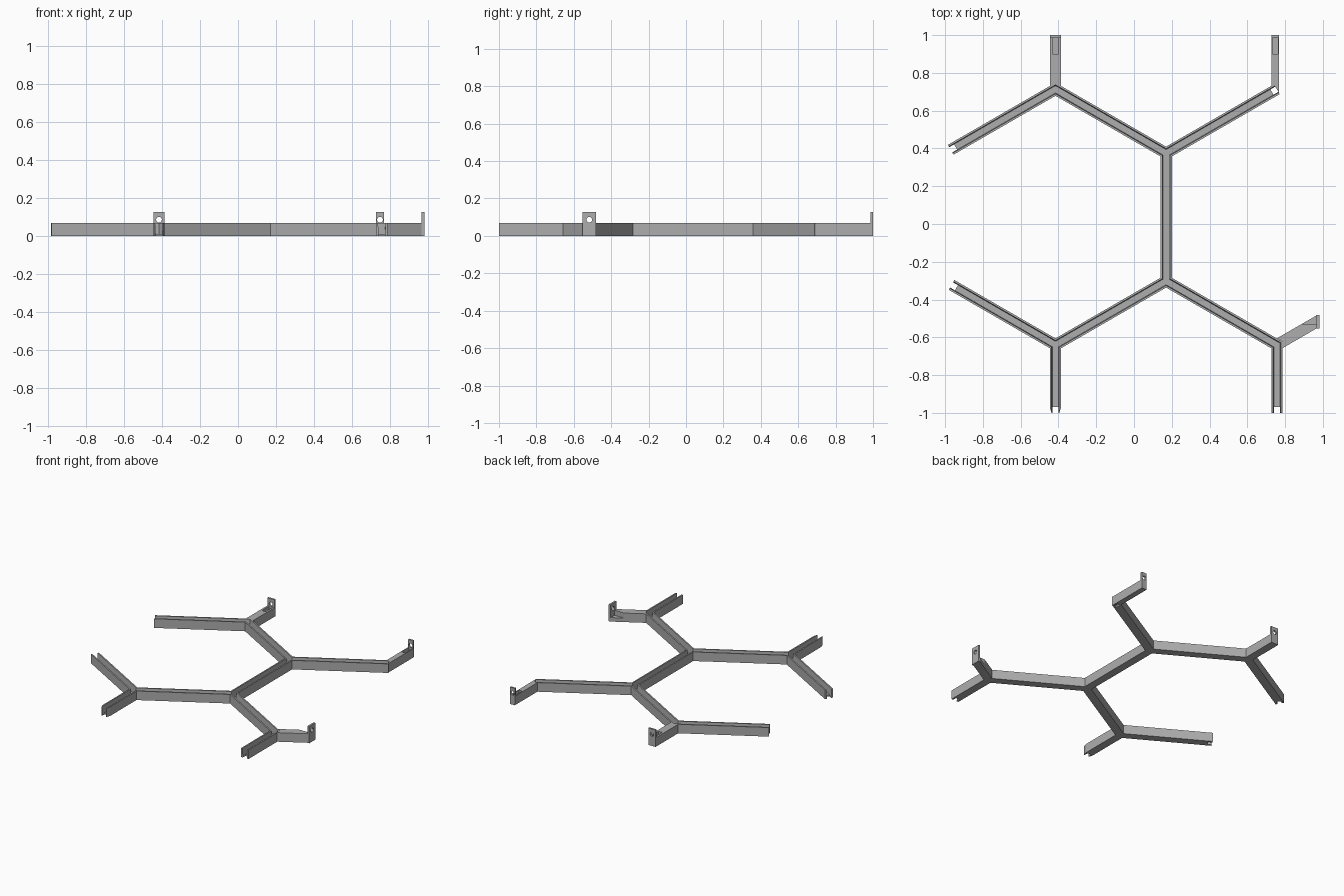
import bpy, bmesh, math
from mathutils import Vector

if "Cube" in bpy.data.objects:
    bpy.data.objects.remove(bpy.data.objects["Cube"])

grey = bpy.data.materials.new("plain_grey")
grey.use_nodes = True
grey.diffuse_color = (0.42, 0.42, 0.42, 1)
grey.node_tree.nodes["Principled BSDF"].inputs["Base Color"].default_value = grey.diffuse_color

HEIGHT, FLOOR, HALF = 0.068, 0.012, 0.03
MITER = math.tan(math.radians(30))
SPAN = 0.677


def finish(name, bm):
    bmesh.ops.recalc_face_normals(bm, faces=bm.faces)
    mesh = bpy.data.meshes.new(name)
    bm.to_mesh(mesh)
    bm.free()
    mesh.materials.append(grey)
    obj = bpy.data.objects.new(name, mesh)
    bpy.context.collection.objects.link(obj)
    return obj


def prism(bm, plan, z0, z1, top_plan=None):
    low = [bm.verts.new((p[0], p[1], z0)) for p in plan]
    high = [bm.verts.new((p[0], p[1], z1)) for p in (top_plan or plan)]
    bm.faces.new(low[::-1])
    bm.faces.new(high)
    for i in range(len(low)):
        j = (i + 1) % len(low)
        bm.faces.new((low[i], low[j], high[j], high[i]))


def channel(name, node, angle, length, start, end=None, taper=0.0):
    """U-shaped beam; start and end hold the miter sign on the left and right."""
    bm = bmesh.new()
    d = Vector((math.cos(math.radians(angle)), math.sin(math.radians(angle))))
    n = Vector((-d.y, d.x))
    origin = Vector(node)

    def at(s, o):
        return origin + d * s + n * o

    def wall_plan(side, k, thick):
        m0 = start[k] * MITER
        m1 = end[k] * MITER if end else 0
        inner = HALF - thick
        pts = [at(m0 * HALF, side * HALF)]
        if taper:
            pts.append(at(length - 0.03, side * HALF))
        pts += [at(length - m1 * HALF, side * (HALF - taper)),
                at(length - m1 * inner, side * inner),
                at(m0 * inner, side * inner)]
        return pts

    # side walls, slightly thicker at the foot
    for k, side in enumerate((1, -1)):
        prism(bm, wall_plan(side, k, 0.014), 0, HEIGHT, wall_plan(side, k, 0.010))

    # floor, set back at a free end
    w = HALF - 0.002
    plan = [at(start[0] * MITER * w, w), at(0, 0), at(start[1] * MITER * w, -w)]
    if end:
        plan += [at(length - end[1] * MITER * w, -w), at(length, 0),
                 at(length - end[0] * MITER * w, w)]
    else:
        plan += [at(length - 0.03, -w), at(length - 0.03, w)]
    prism(bm, plan, 0, FLOOR)
    return finish(name, bm)


def tab(name, centre, across, normal, half_width):
    """Upright end plate with a round screw hole."""
    bm = bmesh.new()
    across, normal, c = Vector(across), Vector(normal), Vector(centre)
    rings = []
    for depth in (0, -0.014):
        outer, hole = [], []
        for i in range(24):
            a = math.tau * i / 24
            u, v = math.cos(a), math.sin(a)
            m = max(abs(u), abs(v))
            rise = 0.041 if v > 0 else 0.086
            up = Vector((0, 0, 1))
            base = c + normal * depth
            outer.append(bm.verts.new(base + across * (u / m * half_width) + up * (v / m * rise)))
            hole.append(bm.verts.new(base + across * (u * 0.015) + up * (v * 0.015)))
        rings.append((outer, hole))
    (o0, h0), (o1, h1) = rings
    for a, b in ((o0, h0), (h0, h1), (h1, o1), (o1, o0)):
        for i in range(24):
            j = (i + 1) % 24
            bm.faces.new((a[i], a[j], b[j], b[i]))
    return finish(name, bm)


def arm(name, plan, pocket_min, pocket_max):
    """Solid arm with a screw-head pocket behind its tab."""
    bm = bmesh.new()
    prism(bm, plan, 0, HEIGHT)
    obj = finish(name, bm)
    (x0, y0), (x1, y1) = pocket_min, pocket_max
    bm = bmesh.new()
    prism(bm, [(x0, y0), (x1, y0), (x1, y1), (x0, y1)], 0.03, 0.1)
    cutter = finish("pocket_cutter", bm)
    cutter.hide_render = True
    mod = obj.modifiers.new("pocket", "BOOLEAN")
    mod.operation, mod.object, mod.solver = "DIFFERENCE", cutter, "EXACT"
    bpy.context.view_layer.update()
    deps = bpy.context.evaluated_depsgraph_get()
    cut = bpy.data.meshes.new_from_object(obj.evaluated_get(deps))
    obj.modifiers.clear()
    obj.data = cut
    bpy.data.objects.remove(cutter)


# hexagon corners
back_hub, front_hub = (0.17, 0.375), (0.17, -0.302)
back_right, front_right = (-0.416, 0.713), (-0.416, -0.640)
front_left = (0.757, -0.640)

# channels between corners
channel("centre_beam", front_hub, 90, SPAN, (1, 1), (1, 1))
channel("back_right_beam", back_hub, 150, SPAN, (1, 1), (1, -1))
channel("back_left_beam", back_hub, 30, SPAN, (1, 1))
channel("front_right_beam", front_hub, 210, SPAN, (1, 1), (1, 1))
channel("front_left_beam", front_hub, -30, SPAN, (1, 1), (-1, 1))

# free channel ends
channel("back_side_beam", back_right, 210, 0.64, (1, -1))
channel("front_side_beam", front_right, 150, 0.635, (1, 1))
channel("front_right_stub", front_right, -90, 0.36, (1, 1), taper=0.009)
channel("front_left_stub", front_left, -90, 0.36, (-1, 1))

# solid arms carrying the screw tabs
arm("back_right_arm",
    [(-0.446, 0.730), (-0.416, 0.748), (-0.386, 0.730), (-0.386, 0.988), (-0.446, 0.988)],
    (-0.431, 0.90), (-0.401, 0.987))
tab("back_right_tab", (-0.416, 1.0, 0.086), (1, 0, 0), (0, 1, 0), 0.03)

arm("back_left_arm",
    [(0.727, 0.730), (0.742, 0.738), (0.768, 0.694), (0.768, 0.988), (0.727, 0.988)],
    (0.733, 0.90), (0.763, 0.987))
tab("back_left_tab", (0.7475, 1.0, 0.086), (1, 0, 0), (0, 1, 0), 0.0205)

arm("front_left_arm",
    [(0.757, -0.605), (0.787, -0.623), (0.787, -0.657), (0.968, -0.552), (0.968, -0.483)],
    (0.882, -0.530), (0.967, -0.470))
tab("front_left_tab", (0.981, -0.517, 0.086), (0, 1, 0), (1, 0, 0), 0.036)
